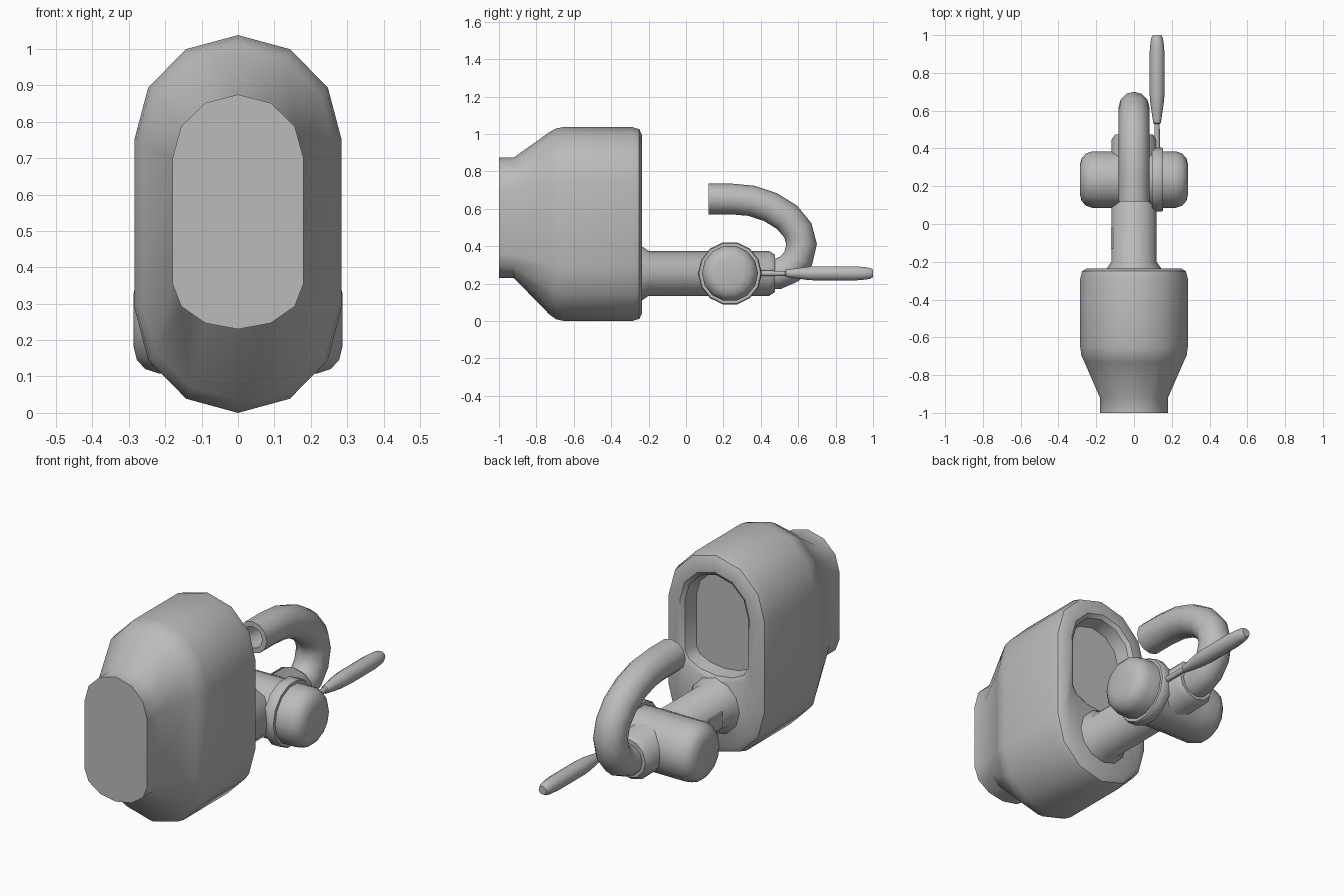
import bpy, bmesh, math
from mathutils import Vector

if "Cube" in bpy.data.objects:
    bpy.data.objects.remove(bpy.data.objects["Cube"])

grey = bpy.data.materials.new("grey")
grey.diffuse_color = (0.5, 0.5, 0.5, 1)
grey.use_nodes = True
grey.node_tree.nodes["Principled BSDF"].inputs["Base Color"].default_value = grey.diffuse_color


def skin(name, rings, angle=36):
    """Join equal-length rings of points into a capped, smooth-shaded solid."""
    bm = bmesh.new()
    loops = [[bm.verts.new(p) for p in r] for r in rings]
    n = len(loops[0])
    for a, b in zip(loops, loops[1:]):
        for i in range(n):
            j = (i + 1) % n
            bm.faces.new((a[i], a[j], b[j], b[i]))
    bm.faces.new(loops[0][::-1])
    bm.faces.new(loops[-1])
    bmesh.ops.recalc_face_normals(bm, faces=bm.faces)
    me = bpy.data.meshes.new(name)
    bm.to_mesh(me)
    bm.free()
    me.materials.append(grey)
    me.shade_smooth()
    me.set_sharp_from_angle(angle=math.radians(angle))
    ob = bpy.data.objects.new(name, me)
    bpy.context.collection.objects.link(ob)
    return ob


def oval(y, w, top, upper, lower, bottom):
    """Upright oval: two half ellipses joined by straight sides."""
    pts = []
    for k in range(7):
        a = math.pi * k / 6
        pts.append((w * math.cos(a), y, upper + (top - upper) * math.sin(a)))
    for k in range(7):
        a = math.pi * k / 6
        pts.append((-w * math.cos(a), y, lower - (lower - bottom) * math.sin(a)))
    return pts


def lathe(name, profile, axis, x=0, y=0, z=0.255, n=12):
    """Turn (position, radius) pairs around the x or y axis."""
    rings = []
    for t, r in profile:
        ring = []
        for k in range(n):
            a = 2 * math.pi * k / n
            u, v = r * math.cos(a), r * math.sin(a)
            ring.append((t, y + u, z + v) if axis == "x" else (x + u, t, z + v))
        rings.append(ring)
    return skin(name, rings)


# Oval housing with a stepped front, tapered shoulder and recessed back
skin("housing", [
    oval(-1.0, 0.18, 0.875, 0.70, 0.355, 0.23),
    oval(-0.92, 0.18, 0.875, 0.70, 0.355, 0.23),
    oval(-0.73, 0.263, 1.01, 0.74, 0.30, 0.035),
    oval(-0.695, 0.279, 1.03, 0.748, 0.29, 0.01),
    oval(-0.65, 0.285, 1.038, 0.75, 0.29, 0.0),
    oval(-0.29, 0.285, 1.038, 0.75, 0.29, 0.0),
    oval(-0.25, 0.275, 1.026, 0.75, 0.29, 0.012),
    oval(-0.235, 0.25, 0.995, 0.75, 0.29, 0.04),
    oval(-0.235, 0.20, 0.945, 0.75, 0.48, 0.385),
    oval(-0.25, 0.18, 0.925, 0.75, 0.49, 0.405),
    oval(-0.32, 0.165, 0.91, 0.75, 0.49, 0.415),
])

# Horizontal supply pipe with flared root and chamfered end
lathe("supply_pipe", [(-0.25, 0.142), (-0.232, 0.142), (-0.20, 0.12),
                      (0.445, 0.12), (0.475, 0.10), (0.475, 0.08)], "y")

# Small plate on the side of the pipe
bpy.ops.mesh.primitive_cube_add(size=1, location=(-0.117, -0.075, 0.255))
plate = bpy.context.object
plate.name = "pipe_plate"
plate.scale = (0.009, 0.11, 0.08)
plate.data.materials.append(grey)

# Cross valve with rounded ends, and the collar around it
end = [(0.15, 0.15), (0.22, 0.15), (0.255, 0.138), (0.278, 0.112), (0.287, 0.075)]
lathe("valve_body", [(-t, r) for t, r in reversed(end)] + end, "x", y=0.235, n=14)
lathe("valve_collar", [(0.095, 0.15), (0.095, 0.165), (0.103, 0.17),
                       (0.145, 0.17), (0.153, 0.165), (0.153, 0.15)],
      "x", y=0.235, n=14)

# Lever handle
lathe("lever", [(0.36, 0.016), (0.53, 0.014), (0.535, 0.02), (0.56, 0.024),
                (0.65, 0.037), (0.70, 0.04), (0.90, 0.04), (0.96, 0.035),
                (0.985, 0.03), (1.0, 0.022)], "y", x=0.122, n=10)

# Curved spout, swept along a path in the y-z plane and hollow at the mouth
path = [Vector((0, y, z)) for y, z in (
    (0.42, 0.25), (0.49, 0.252), (0.555, 0.28), (0.60, 0.335), (0.618, 0.41),
    (0.598, 0.485), (0.54, 0.555), (0.45, 0.61), (0.35, 0.643), (0.24, 0.653),
    (0.12, 0.653))]


def spout_ring(i, r, n=12):
    d = (path[min(i + 1, len(path) - 1)] - path[max(i - 1, 0)]).normalized()
    if i == len(path) - 1:
        d = Vector((0, -1, 0))
    side, up = Vector((1, 0, 0)), Vector((0, -d.z, d.y))
    return [path[i] + r * (math.cos(2 * math.pi * k / n) * side
                           + math.sin(2 * math.pi * k / n) * up) for k in range(n)]


rings = [spout_ring(i, 0.082) for i in range(len(path))]
rings += [spout_ring(len(path) - 1, 0.055), spout_ring(len(path) - 2, 0.055)]
skin("spout", rings)
